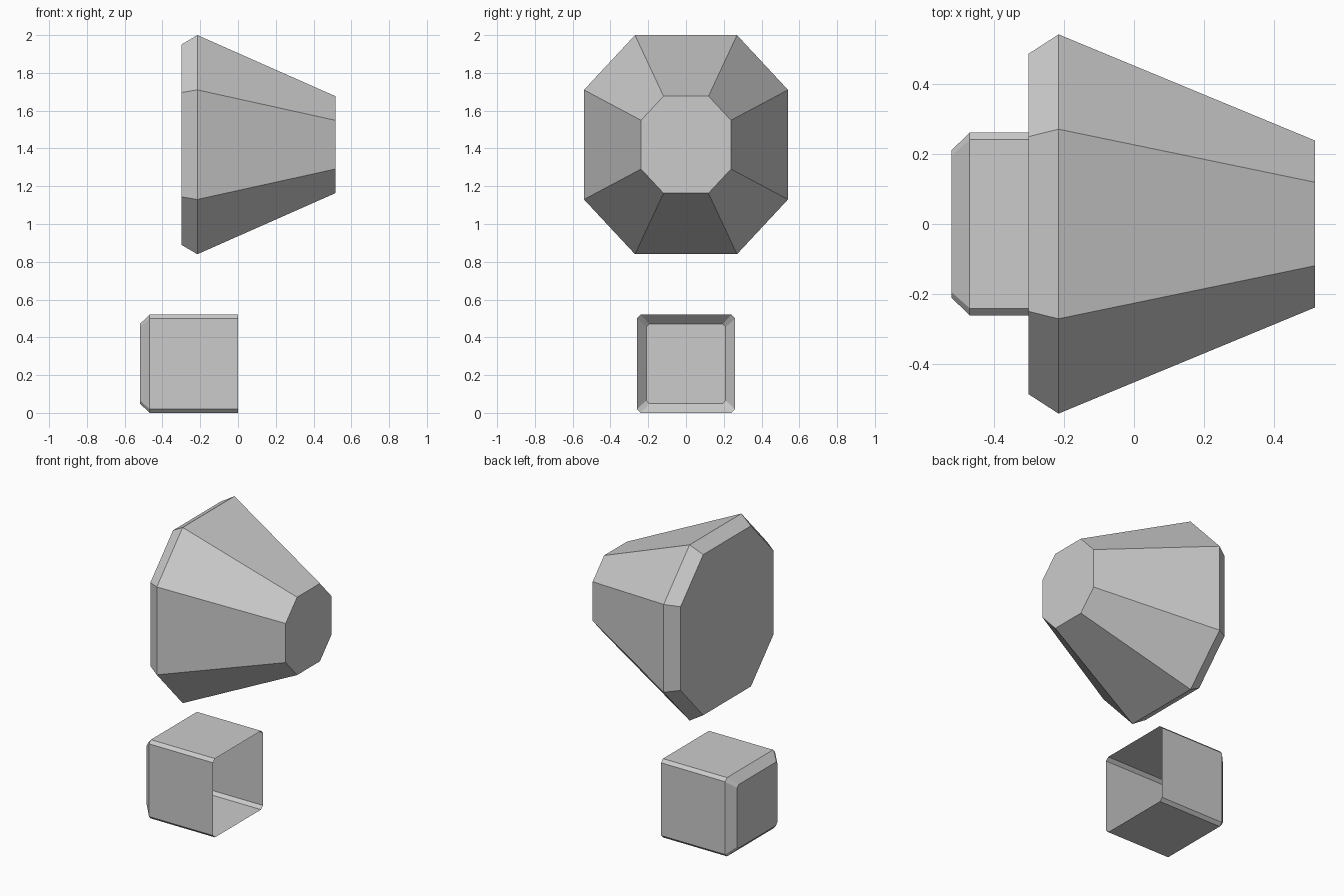
import bpy, bmesh

if "Cube" in bpy.data.objects:
    bpy.data.objects.remove(bpy.data.objects["Cube"])


def ring(x, cz, hy, hz, cy, cc):
    """Chamfered rectangle in the y-z plane: half sizes hy, hz; corner cuts cy, cc."""
    q = [(hy, hz - cc), (hy - cy, hz)]
    pts = q + [(-y, z) for y, z in reversed(q)]
    pts += [(-y, -z) for y, z in pts]
    return [(x, y, cz + z) for y, z in pts]


def loft(name, rings, cap_end):
    """Skin consecutive rings along x, cap the start and optionally the end."""
    bm = bmesh.new()
    loops = [[bm.verts.new(p) for p in r] for r in rings]
    n = len(loops[0])
    for a, b in zip(loops, loops[1:]):
        for i in range(n):
            j = (i + 1) % n
            bm.faces.new((a[i], a[j], b[j], b[i]))
    bm.faces.new(list(reversed(loops[0])))
    if cap_end:
        bm.faces.new(loops[-1])
    bm.normal_update()
    # make the back cap (facing -x) and everything else point outward
    cap = next(f for f in bm.faces if len(f.verts) == n and
               all(abs(v.co.x - rings[0][0][0]) < 1e-5 for v in f.verts))
    if cap.normal.x > 0:
        bmesh.ops.reverse_faces(bm, faces=bm.faces[:])
    me = bpy.data.meshes.new(name)
    bm.to_mesh(me)
    bm.free()
    ob = bpy.data.objects.new(name, me)
    bpy.context.collection.objects.link(ob)
    return ob


# Tapered octagonal head, closed at both ends
loft("tapered_head", [
    ring(-0.30, 1.42, 0.485, 0.53, 0.236, 0.254),
    ring(-0.215, 1.42, 0.54, 0.58, 0.27, 0.29),
    ring(0.515, 1.42, 0.238, 0.257, 0.119, 0.128),
], True)

# Chamfered box shell below, open on the +x side
loft("open_box", [
    ring(-0.52, 0.26, 0.21, 0.21, 0.016, 0.016),
    ring(-0.468, 0.26, 0.26, 0.26, 0.02, 0.02),
    ring(0.0, 0.26, 0.26, 0.26, 0.02, 0.02),
], False)
